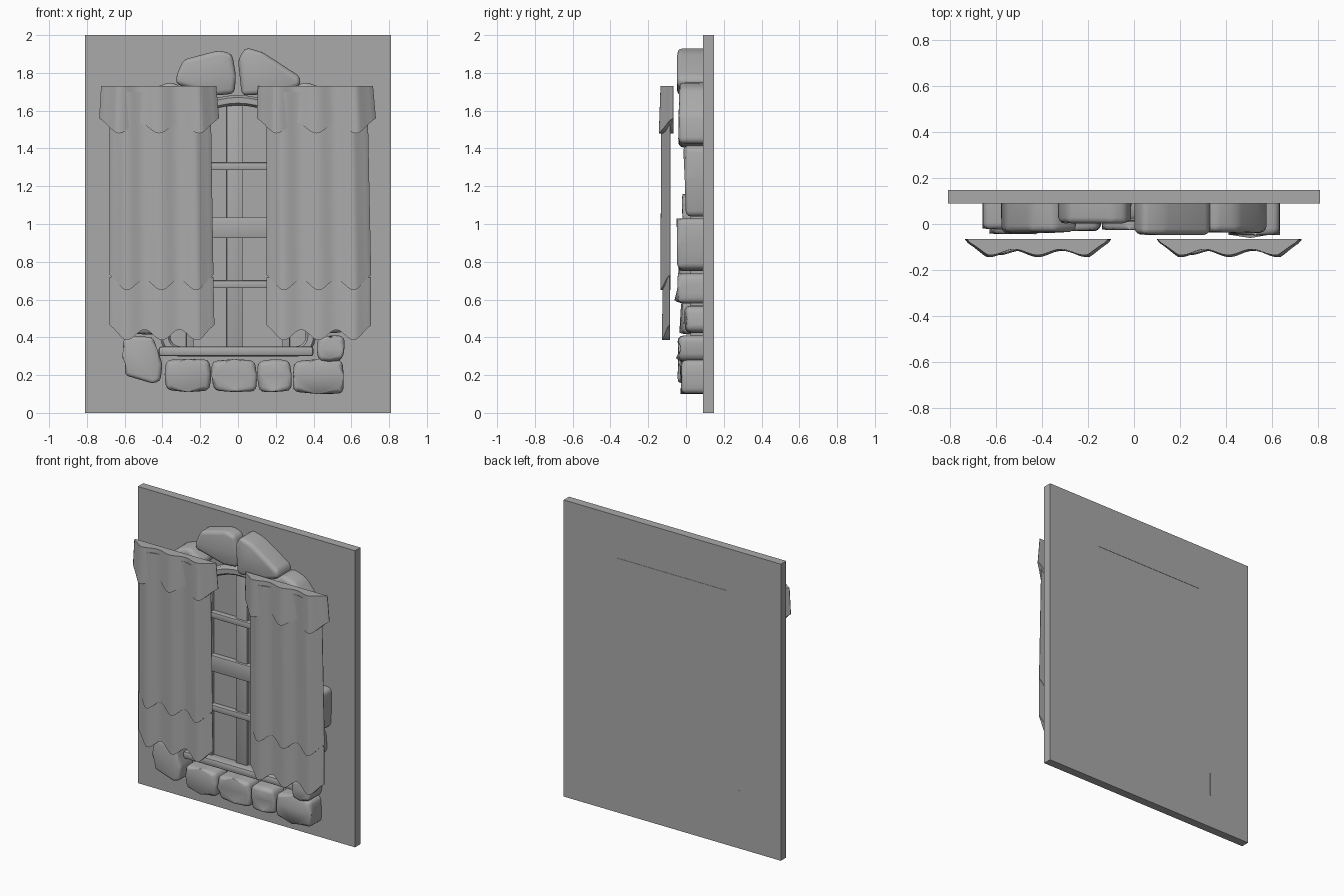
import bpy, bmesh, math, random

random.seed(4)
if "Cube" in bpy.data.objects:
    bpy.data.objects.remove(bpy.data.objects["Cube"], do_unlink=True)

grey = bpy.data.materials.new("plain_grey")
grey.use_nodes = True
GREY = (0.4, 0.4, 0.4, 1)
grey.diffuse_color = GREY
grey.node_tree.nodes["Principled BSDF"].inputs["Base Color"].default_value = GREY


def finish(name, bm, angle=35):
    bmesh.ops.recalc_face_normals(bm, faces=bm.faces)
    mesh = bpy.data.meshes.new(name)
    bm.to_mesh(mesh)
    bm.free()
    ob = bpy.data.objects.new(name, mesh)
    bpy.context.scene.collection.objects.link(ob)
    mesh.materials.append(grey)
    bpy.ops.object.select_all(action="DESELECT")
    ob.select_set(True)
    bpy.context.view_layer.objects.active = ob
    bpy.ops.object.shade_smooth_by_angle(angle=math.radians(angle))
    return ob


def box(name, x0, x1, y0, y1, z0, z1, bevel=0):
    bm = bmesh.new()
    bmesh.ops.create_cube(bm, size=1)
    for v in bm.verts:
        v.co = ((x0 + x1) / 2 + v.co.x * (x1 - x0),
                (y0 + y1) / 2 + v.co.y * (y1 - y0),
                (z0 + z1) / 2 + v.co.z * (z1 - z0))
    if bevel:
        bmesh.ops.bevel(bm, geom=bm.edges[:], offset=bevel, segments=2,
                        profile=0.5, affect="EDGES")
    return finish(name, bm)


def stone(name, outline, front, bevel=0.028):
    """Rounded block: an outline in x and z, drawn out from the wall."""
    bm = bmesh.new()
    back = [bm.verts.new((x, 0.1, z)) for x, z in outline]
    lid = [bm.verts.new((x, front + random.uniform(0, 0.012), z)) for x, z in outline]
    bm.faces.new(lid)
    bm.faces.new(back[::-1])
    n = len(outline)
    for i in range(n):
        j = (i + 1) % n
        bm.faces.new((back[i], back[j], lid[j], lid[i]))
    edges = [e for e in bm.edges if any(v in lid for v in e.verts)]
    bmesh.ops.bevel(bm, geom=edges, offset=bevel, segments=3, profile=0.5,
                    affect="EDGES", clamp_overlap=True)
    finish(name, bm, 50)


def block(name, x0, x1, z0, z1, front):
    """Stone with four uneven corners and a slight bulge on each side."""
    r = lambda: random.uniform(0, 0.014)
    xm, zm = (x0 + x1) / 2, (z0 + z1) / 2
    stone(name, [(x0 + r(), z0 + r()), (xm, z0), (x1 - r(), z0 + r()), (x1, zm),
                 (x1 - r(), z1 - r()), (xm, z1), (x0 + r(), z1 - r()), (x0, zm)], front)


# Wall panel, with slivers of the parts that come through its back
box("wall_panel", -0.81, 0.81, 0.09, 0.147, 0, 2)
box("back_rail_sliver", -0.41, 0.41, 0.12, 0.149, 1.69, 1.715)
box("back_stone_sliver", -0.51, -0.5, 0.12, 0.149, 0.23, 0.39)

# Arch stones
stone("arch_stone_right", [(-0.33, 1.74), (-0.325, 1.79), (-0.29, 1.87), (-0.1, 1.92),
      (-0.03, 1.9), (-0.01, 1.78), (-0.02, 1.69), (-0.12, 1.68)], 0.0)
stone("arch_stone_left", [(0.0, 1.87), (0.04, 1.935), (0.13, 1.91), (0.33, 1.78),
      (0.33, 1.73), (0.2, 1.69), (0.02, 1.68)], -0.05)
for side, word in ((-1, "right"), (1, "left")):
    pts = [(0.24, 1.68), (0.35, 1.755), (0.45, 1.72), (0.56, 1.58), (0.58, 1.43),
           (0.42, 1.4), (0.37, 1.53)]
    stone("shoulder_stone_" + word, [(side * x, z) for x, z in pts], -0.045)

# Side stones: bottom, top, inner, outer, front
left_column = [(0.42, 0.57, 0.42, 0.58, -0.01), (0.58, 0.74, 0.41, 0.6, -0.05),
               (0.75, 1.03, 0.42, 0.635, -0.05), (1.04, 1.42, 0.41, 0.57, -0.01)]
right_column = [(0.415, 0.68, 0.42, 0.57, -0.02), (0.69, 0.9, 0.41, 0.63, -0.045),
                (0.91, 1.16, 0.42, 0.66, -0.03), (1.17, 1.41, 0.41, 0.58, -0.01)]
for i, (z0, z1, a, b, f) in enumerate(left_column):
    block(f"left_side_stone_{i}", a, b, z0, z1, f)
for i, (z0, z1, a, b, f) in enumerate(right_column):
    block(f"right_side_stone_{i}", -b, -a, z0, z1, f)

# Bottom stones
stone("corner_stone_right", [(-0.6, 0.2), (-0.595, 0.3), (-0.615, 0.38), (-0.57, 0.41),
      (-0.45, 0.4), (-0.425, 0.33), (-0.4, 0.26), (-0.41, 0.17), (-0.45, 0.155)], -0.05)
block("corner_stone_left", 0.415, 0.565, 0.27, 0.41, -0.045)
for i, (a, b) in enumerate([(-0.39, -0.14), (-0.14, 0.1), (0.1, 0.285), (0.29, 0.56)]):
    block(f"bottom_stone_{i}", a, b, 0.1 + 0.01 * (i < 3), 0.285, -0.03)

# Arched window frame, a ring swept round the opening
HALF, FOOT, SPRING, CROWN = 0.385, 0.325, 1.3, 1.655


def opening():
    pts = [(HALF * math.cos(math.pi * i / 24),
            SPRING + (CROWN - SPRING) * math.sin(math.pi * i / 24)) for i in range(25)]
    for sx in (-1, 1):
        arc = [(sx * (HALF - 0.08 + 0.08 * math.cos(math.pi * i / 12)),
                FOOT + 0.08 - 0.08 * math.sin(math.pi * i / 12)) for i in range(7)]
        pts += arc if sx < 0 else arc[::-1]
    return pts


def ring(name, path, section):
    """Sweep a section of (outward, y) points round a closed path in x and z."""
    bm = bmesh.new()
    rows = []
    n = len(path)
    for i, (x, z) in enumerate(path):
        px, pz = path[i - 1]
        qx, qz = path[(i + 1) % n]
        tx, tz = qx - px, qz - pz
        length = math.hypot(tx, tz)
        nx, nz = tz / length, -tx / length
        rows.append([bm.verts.new((x + nx * o, y, z + nz * o)) for o, y in section])
    m = len(section)
    for i in range(n):
        a, b = rows[i], rows[(i + 1) % n]
        for k in range(m):
            bm.faces.new((a[k], a[(k + 1) % m], b[(k + 1) % m], b[k]))
    finish(name, bm, 50)


ring("window_frame", opening(), [(-0.027, 0.1), (-0.027, 0.04), (-0.015, 0.025),
                                 (0.015, 0.025), (0.027, 0.04), (0.027, 0.1)])
box("window_sill", -0.42, 0.4, 0.01, 0.1, 0.3, 0.352, 0.015)
bm = bmesh.new()
bm.faces.new([bm.verts.new((x, 0.08, z)) for x, z in opening()])
finish("window_pane", bm)

# Window bars
for i, (a, b, top) in enumerate([(-0.275, -0.235, 1.55), (-0.06, 0.025, 1.64),
                                 (0.235, 0.275, 1.55)]):
    box(f"upright_bar_{i}", a, b, 0.06, 0.1, 0.34, top, 0.004)
for i, (a, b) in enumerate([(0.66, 0.7), (0.925, 1.035), (1.285, 1.325)]):
    box(f"cross_bar_{i}", -0.38, 0.38, 0.045, 0.1, a, b, 0.006)


def drape(name, top, bottom, z_top, z_hem, back, depth, dip_top=0.0):
    """Closed cloth panel: three rippling folds, flat back, scalloped hem."""
    bm = bmesh.new()
    cols, rows = 48, 8
    front_grid, back_grid = [], []
    for r in range(rows + 1):
        t = r / rows
        x0 = top[0] + (bottom[0] - top[0]) * t
        x1 = top[1] + (bottom[1] - top[1]) * t
        fr, bk = [], []
        for c in range(cols + 1):
            u = c / cols
            fold = 0.5 - 0.5 * math.cos(u * 6 * math.pi)
            edge = min(1, 7 * min(u, 1 - u)) ** 0.6
            fall = 0.055 * fold - 0.025 * (1 - edge)
            z = z_top - dip_top * fold + (z_hem - fall - z_top + dip_top * fold) * t
            out = depth * edge * (0.62 + 0.38 * fold) * (0.88 + 0.12 * t)
            x = x0 + (x1 - x0) * u
            fr.append(bm.verts.new((x, back - 0.003 - out, z)))
            bk.append(bm.verts.new((x, back, z)))
        front_grid.append(fr)
        back_grid.append(bk)
    for g in (front_grid, back_grid):
        for r in range(rows):
            for c in range(cols):
                bm.faces.new((g[r][c], g[r][c + 1], g[r + 1][c + 1], g[r + 1][c]))
    f, b = front_grid, back_grid
    for r in (0, rows):
        for c in range(cols):
            bm.faces.new((f[r][c], f[r][c + 1], b[r][c + 1], b[r][c]))
    for c in (0, cols):
        for r in range(rows):
            bm.faces.new((f[r][c], f[r + 1][c], b[r + 1][c], b[r][c]))
    finish(name, bm, 40)


# Curtains: valance, main cloth and lower band on each side
for word, val_top, val_low, main_top, main_low, band in (
        ("right", (-0.725, -0.115), (-0.735, -0.1), (-0.68, -0.145), (-0.68, -0.13), (-0.68, -0.125)),
        ("left", (0.105, 0.715), (0.1, 0.73), (0.15, 0.685), (0.15, 0.705), (0.15, 0.705))):
    drape("valance_" + word, val_top, val_low, 1.73, 1.535, -0.066, 0.075)
    drape("curtain_" + word, main_top, main_low, 1.7, 0.705, -0.083, 0.05)
    drape("curtain_band_" + word, main_low, band, 0.72, 0.44, -0.085, 0.04, 0.04)
